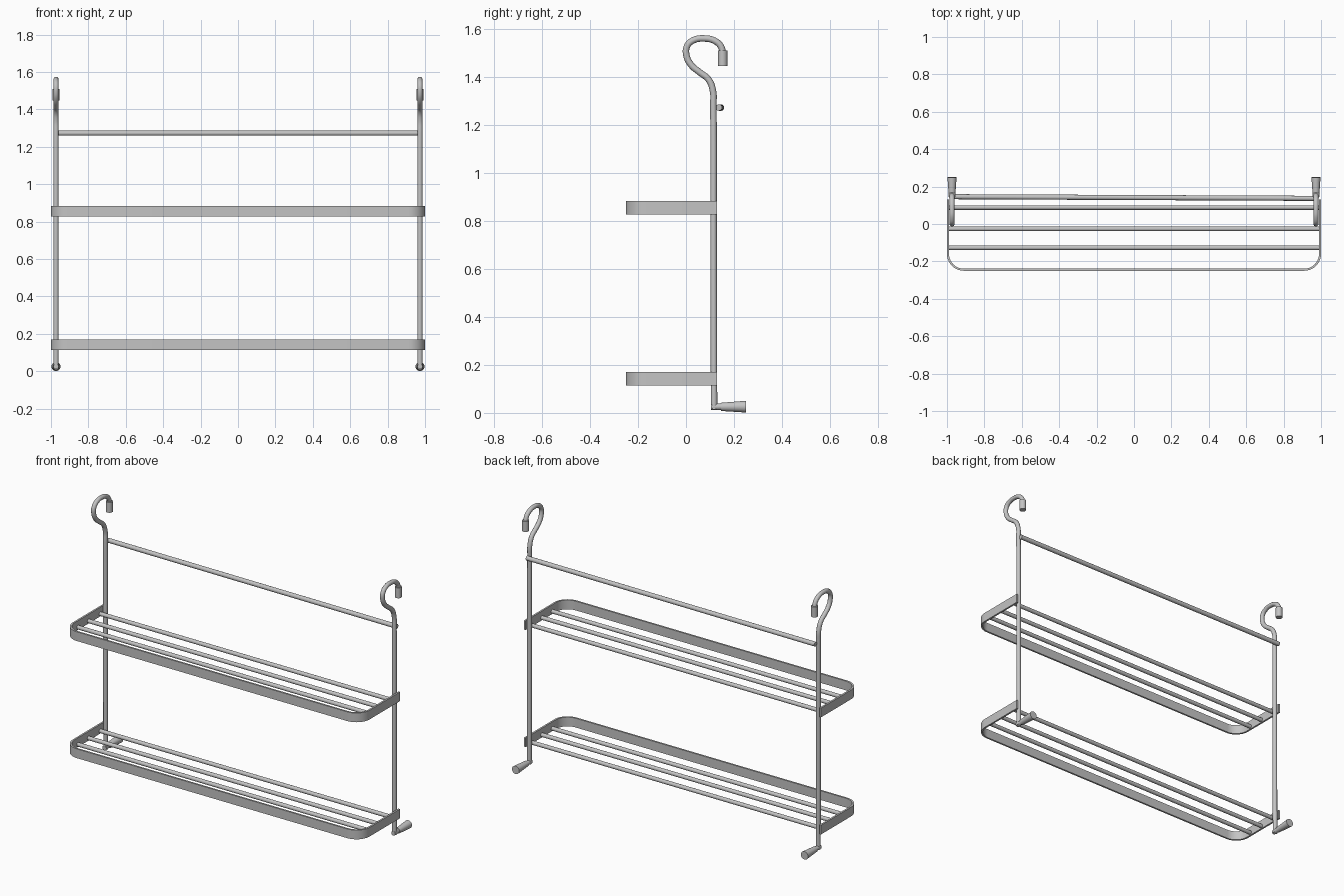
import bpy, bmesh, math
from mathutils import Vector

cube = bpy.data.objects.get("Cube")
if cube:
    bpy.data.objects.remove(cube, do_unlink=True)

# Single brushed metal colour
metal = bpy.data.materials.new("grey_metal")
metal.use_nodes = True
GREY = (0.55, 0.55, 0.55, 1)
metal.diffuse_color = GREY
metal.node_tree.nodes["Principled BSDF"].inputs["Base Color"].default_value = GREY


def finish(obj, name, angle=40):
    obj.name = name
    obj.data.materials.clear()
    obj.data.materials.append(metal)
    bpy.ops.object.select_all(action='DESELECT')
    obj.select_set(True)
    bpy.context.view_layer.objects.active = obj
    bpy.ops.object.shade_smooth_by_angle(angle=math.radians(angle))


def rod(name, a, b, r1, r2=None):
    """Straight round bar from a to b, optionally tapered."""
    a, b = Vector(a), Vector(b)
    d = b - a
    bpy.ops.mesh.primitive_cone_add(
        vertices=20, radius1=r1, radius2=r1 if r2 is None else r2, depth=d.length,
        location=(a + b) / 2, rotation=d.to_track_quat('Z', 'Y').to_euler())
    finish(bpy.context.object, name)


def bent_tube(name, x, path, radius):
    """Smooth round tube through (y, z) points at a fixed x."""
    curve = bpy.data.curves.new(name, 'CURVE')
    curve.dimensions = '3D'
    curve.bevel_depth = radius
    curve.bevel_resolution = 4
    curve.resolution_u = 6
    curve.use_fill_caps = True
    spline = curve.splines.new('BEZIER')
    spline.bezier_points.add(len(path) - 1)
    for p, (y, z) in zip(spline.bezier_points, path):
        p.co = (x, y, z)
        p.handle_left_type = p.handle_right_type = 'AUTO'
    obj = bpy.data.objects.new(name, curve)
    bpy.context.collection.objects.link(obj)
    bpy.ops.object.select_all(action='DESELECT')
    obj.select_set(True)
    bpy.context.view_layer.objects.active = obj
    bpy.ops.object.convert(target='MESH')
    finish(bpy.context.object, name)


def band_outline(inset):
    """Open U with rounded front corners, moved inwards by inset."""
    r, front, back = 0.09, -0.25, 0.13
    half = [(1 - inset, back)]
    for i in range(11):
        t = math.radians(9 * i)
        half.append((1 - r + (r - inset) * math.cos(t),
                     front + r - (r - inset) * math.sin(t)))
    return half + [(-x, y) for x, y in reversed(half)]


def band(name, z0, z1):
    """Flat U-shaped strip, open at the back, with crisp edges."""
    bm = bmesh.new()
    sections = []
    for (ox, oy), (ix, iy) in zip(band_outline(0), band_outline(0.011)):
        sections.append([bm.verts.new(co) for co in
                         ((ox, oy, z0), (ox, oy, z1), (ix, iy, z1), (ix, iy, z0))])
    for a, b in zip(sections, sections[1:]):
        for k in range(4):
            n = (k + 1) % 4
            bm.faces.new((a[k], a[n], b[n], b[k]))
    bm.faces.new(sections[0])
    bm.faces.new(sections[-1])
    bmesh.ops.recalc_face_normals(bm, faces=bm.faces)
    mesh = bpy.data.meshes.new(name)
    bm.to_mesh(mesh)
    bm.free()
    obj = bpy.data.objects.new(name, mesh)
    bpy.context.collection.objects.link(obj)
    finish(obj, name, 30)


# Uprights with hooks, hook tips and tapered feet
POST_X, POST_R = 0.973, 0.0135
hook = [(0.117, 0.015), (0.115, 0.7), (0.114, 1.28), (0.112, 1.345), (0.093, 1.391),
        (0.057, 1.42), (0.022, 1.45), (0.002, 1.49), (0.005, 1.53), (0.032, 1.554),
        (0.075, 1.561), (0.12, 1.551), (0.147, 1.525), (0.153, 1.48)]
for side, s in (("left", 1), ("right", -1)):
    x = s * POST_X
    bent_tube(side + "_upright_hook", x, hook, POST_R)
    rod(side + "_hook_tip", (x, 0.153, 1.51), (x, 0.153, 1.447), 0.0195)
    rod(side + "_foot_bar", (x, 0.104, 0.025), (x, 0.17, 0.026), POST_R)
    rod(side + "_foot_cap", (x, 0.145, 0.025), (x, 0.25, 0.026), 0.017, 0.0245)

# Top cross bar, resting behind the uprights
rod("top_cross_bar", (-0.975, 0.146, 1.273), (0.975, 0.137, 1.273), 0.0135)

# Two shelves: a band and three rods each
for label, z in (("lower", 0.115), ("upper", 0.828)):
    band(label + "_shelf_band", z, z + 0.056)
    for place, y in (("front", -0.127), ("middle", -0.026), ("back", 0.088)):
        rod(f"{label}_shelf_{place}_rod", (-0.993, y, z + 0.016), (0.993, y, z + 0.016), 0.012)
